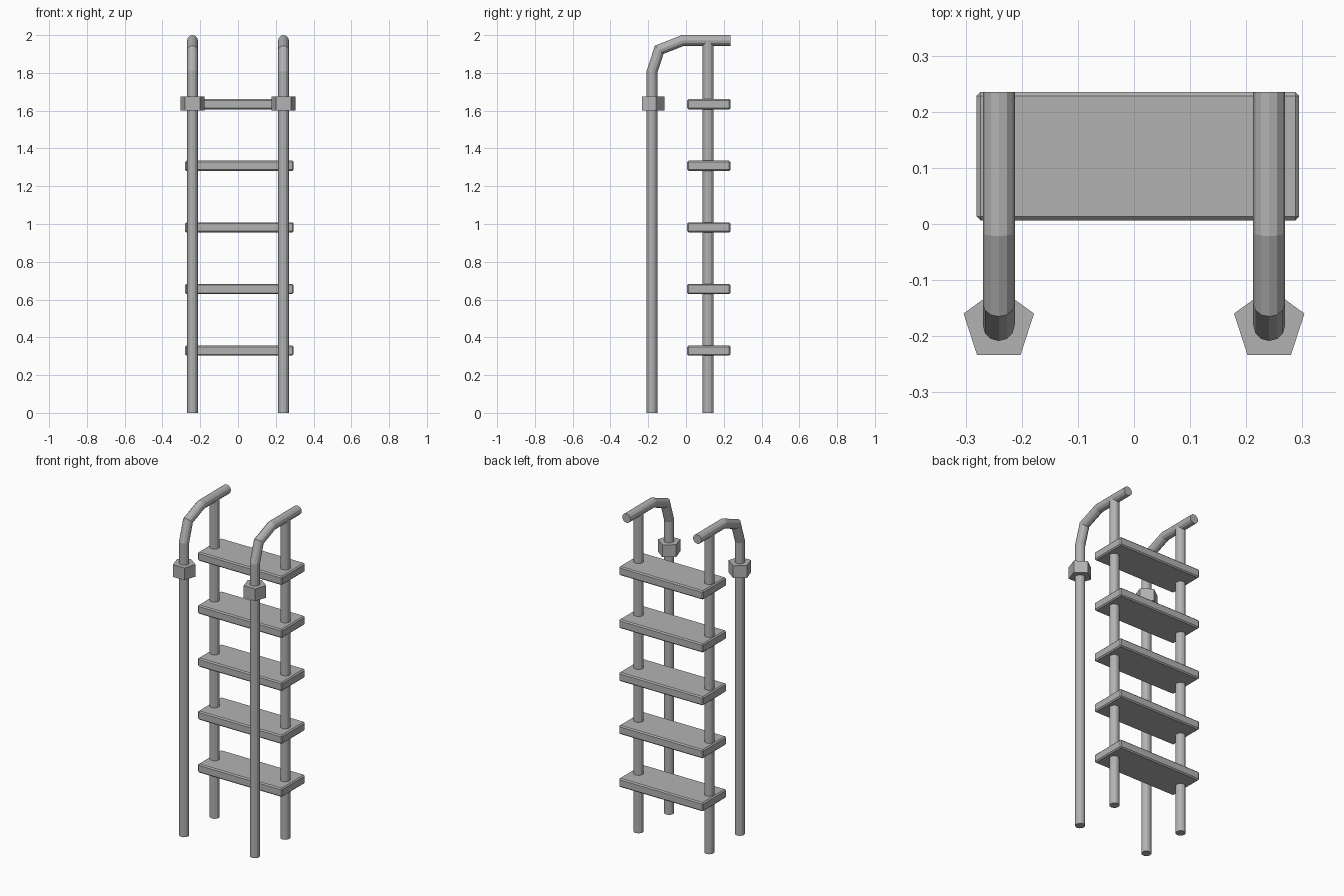
import bpy
import bmesh
from math import cos, sin, tau, pi
from mathutils import Vector

if "Cube" in bpy.data.objects:
    bpy.data.objects.remove(bpy.data.objects["Cube"], do_unlink=True)

GREY = (0.45, 0.45, 0.45, 1)
metal = bpy.data.materials.new("grey_metal")
metal.use_nodes = True
metal.diffuse_color = GREY
metal.node_tree.nodes["Principled BSDF"].inputs["Base Color"].default_value = GREY


def finish(name, bm):
    bmesh.ops.recalc_face_normals(bm, faces=bm.faces)
    mesh = bpy.data.meshes.new(name)
    bm.to_mesh(mesh)
    bm.free()
    mesh.materials.append(metal)
    obj = bpy.data.objects.new(name, mesh)
    bpy.context.collection.objects.link(obj)
    return obj


def tube(name, x, path, radius, sides, turn=0.0):
    """Sweep a polygon along a path of (y, z) points, mitring each bend."""
    bm = bmesh.new()
    pts = [Vector((x, y, z)) for y, z in path]
    dirs = [(b - a).normalized() for a, b in zip(pts, pts[1:])]
    across = Vector((1, 0, 0))
    rings = []
    for i, p in enumerate(pts):
        d0, d1 = dirs[max(i - 1, 0)], dirs[min(i, len(dirs) - 1)]
        t = (d0 + d1).normalized()
        up = t.cross(across) / t.dot(d0)
        ring = []
        for k in range(sides):
            a = tau * k / sides + turn
            ring.append(bm.verts.new(p + radius * (cos(a) * across + sin(a) * up)))
        rings.append(ring)
    for r0, r1 in zip(rings, rings[1:]):
        for k in range(sides):
            n = (k + 1) % sides
            bm.faces.new((r0[k], r0[n], r1[n], r1[k]))
    bm.faces.new(rings[0])
    bm.faces.new(rings[-1])
    return finish(name, bm)


def tread(name, z):
    bm = bmesh.new()
    bmesh.ops.create_cube(bm, size=1)
    bmesh.ops.scale(bm, vec=(0.575, 0.229, 0.054), verts=bm.verts)
    bmesh.ops.translate(bm, vec=(0.007, 0.121, z), verts=bm.verts)
    bmesh.ops.bevel(bm, geom=bm.edges[:], offset=0.007, segments=1,
                    profile=0.5, affect='EDGES')
    return finish(name, bm)


# Bent handrails, rear posts and five-sided collars on both sides
FRONT_Y = -0.18
rail_path = [(FRONT_Y, 0), (FRONT_Y, 1.805), (-0.142, 1.922),
             (-0.016, 1.972), (0.235, 1.972)]
for side, x in (("left", 0.241), ("right", -0.241)):
    tube(side + "_handrail", x, rail_path, 0.0285, 12)
    tube(side + "_rear_post", x, [(0.117, 0), (0.117, 1.965)], 0.0285, 12)
    tube(side + "_collar", x, [(FRONT_Y, 1.6), (FRONT_Y, 1.675)], 0.066, 5, pi / 2)

# Evenly spaced treads
for i in range(5):
    tread("tread_%d" % (i + 1), 0.33 + 0.326 * i)
